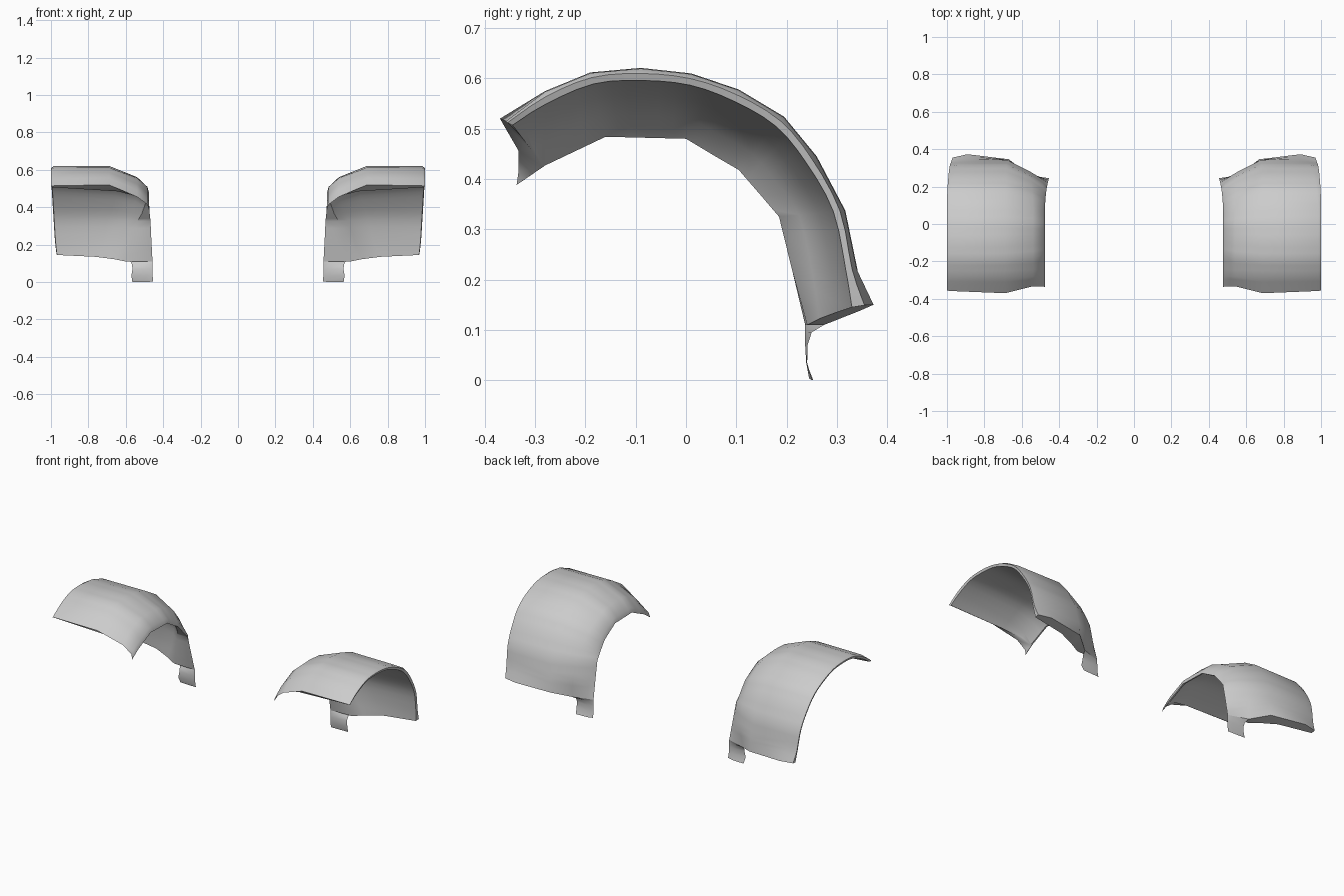
import bpy, bmesh, math
from mathutils import Vector

if "Cube" in bpy.data.objects:
    bpy.data.objects.remove(bpy.data.objects["Cube"])

# Side profiles (y, z), front to rear: crown of the fender and lower skirt edge
CROWN = [(-.37, .52), (-.28, .575), (-.19, .612), (-.09, .621), (.01, .61), (.105, .578),
         (.195, .524), (.26, .445), (.317, .337), (.341, .22), (.346, .138)]
SKIRT = [(-.337, .388), (-.28, .427), (-.16, .484), (-.08, .482), (0, .48), (.055, .447),
         (.105, .418), (.15, .366), (.185, .325), (.212, .215), (.237, .11)]
N = len(CROWN)
SUB = 3


def row(t, x0, x1, start=None, end=None, smooth=False):
    """One lengthwise row: blend of crown and skirt, drifting from x0 to x1 at the rear."""
    pts = []
    for i, (a, b) in enumerate(zip(CROWN, SKIRT)):
        yz = Vector(a).lerp(Vector(b), t)
        if i == 0 and start:
            yz = Vector(start)
        if i == N - 1 and end:
            yz = Vector(end)
        k = max(0, (i - 5) / (N - 6)) ** 1.5
        pts.append(Vector((x0 + (x1 - x0) * k, yz.x, yz.y)))
    out = []
    for i in range(N - 1):
        p, q = pts[i], pts[i + 1]
        o, r = pts[max(i - 1, 0)], pts[min(i + 2, N - 1)]
        for s in range(SUB):
            u = s / SUB
            if smooth:
                out.append(0.5 * (2 * p + (q - o) * u + (2 * o - 5 * p + 4 * q - r) * u * u
                                  + (3 * p - o - 3 * q + r) * u ** 3))
            else:
                out.append(p.lerp(q, u))
    return out + [pts[-1]]


def build(name, rows, closed=False, caps=()):
    """Skin a list of rows, optionally wrapping around and capping the ends."""
    bm = bmesh.new()
    grid = [[bm.verts.new(p) for p in r] for r in rows]
    for j in range(len(grid) if closed else len(grid) - 1):
        a, b = grid[j], grid[(j + 1) % len(grid)]
        for i in range(len(a) - 1):
            bm.faces.new((a[i], a[i + 1], b[i + 1], b[i]))
    for end in (0, -1):
        for c in caps:
            bm.faces.new([grid[k][end] for k in c])
    bmesh.ops.recalc_face_normals(bm, faces=bm.faces)
    me = bpy.data.meshes.new(name)
    bm.to_mesh(me)
    bm.free()
    ob = bpy.data.objects.new(name, me)
    bpy.context.collection.objects.link(ob)
    ob.modifiers.new("mirror", 'MIRROR')
    bpy.ops.object.select_all(action='DESELECT')
    bpy.context.view_layer.objects.active = ob
    ob.select_set(True)
    bpy.ops.object.shade_smooth_by_angle(angle=math.radians(40))
    return ob


# Fender shell: outer rim, crown, rolled inner skirt, flange, then the liner
build("fender", [
    row(.08, 1.0, .97, (-.355, .512), (.355, .149), True),
    row(.01, .985, .89, (-.358, .515), (.373, .15)),
    row(0, .69, .67),
    row(.43, .54, .575, (-.333, .456), (.275, .11)),
    row(.8, .485, .49, (-.333, .415), (.247, .11)),
    row(1, .477, .457),
    row(1, .485, .60, (-.285, .424), (.241, .11)),
    row(.7, .53, .66, (-.305, .455), (.265, .122), True),
    row(.4, .64, .76, (-.328, .485), (.30, .135), True),
    row(.18, .995, .968, (-.345, .507), (.33, .145), True),
], True, [(0, 1, 9), (1, 2, 8, 9), (2, 3, 7, 8), (3, 4, 6, 7), (4, 5, 6)])

# Mounting tab hanging from the rear inner corner, with a notched outer edge
build("rear_mounting_tab", [
    [Vector(p) for p in r] for r in (
        [(.575, .275, .11), (.567, .25, .095), (.564, .242, .07), (.57, .239, .035), (.565, .253, 0)],
        [(.49, .247, .11), (.49, .243, .095), (.49, .241, .07), (.49, .241, .035), (.49, .25, 0)],
        [(.457, .237, .11), (.457, .237, .095), (.456, .237, .07), (.456, .239, .035), (.455, .245, 0.003)],
    )])
